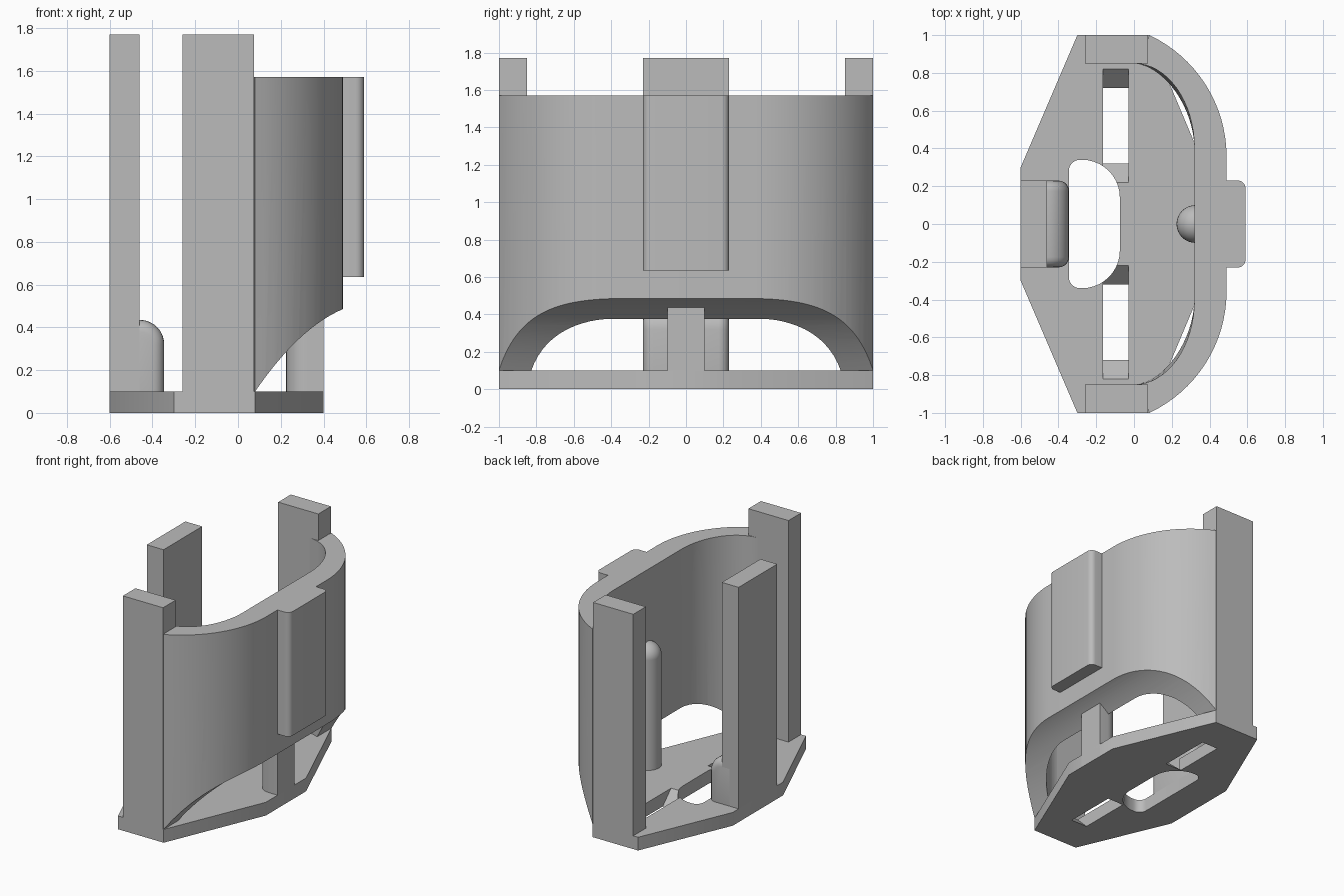
import bpy, bmesh, math
from mathutils import Vector

cube = bpy.data.objects.get("Cube")
if cube:
    bpy.data.objects.remove(cube)

grey = bpy.data.materials.new("plain grey")
grey.use_nodes = True
color = (0.5, 0.5, 0.5, 1)
grey.diffuse_color = color
for node in grey.node_tree.nodes:
    if node.type == 'BSDF_PRINCIPLED':
        node.inputs["Base Color"].default_value = color


def activate(ob):
    bpy.ops.object.select_all(action='DESELECT')
    ob.select_set(True)
    bpy.context.view_layer.objects.active = ob


def loft(name, bottom, top):
    """Closed solid between two matching rings of 3D points."""
    bm = bmesh.new()
    a = [bm.verts.new(p) for p in bottom]
    b = [bm.verts.new(p) for p in top]
    bm.faces.new(a)
    bm.faces.new(b)
    for i in range(len(a)):
        j = (i + 1) % len(a)
        bm.faces.new((a[i], a[j], b[j], b[i]))
    bmesh.ops.recalc_face_normals(bm, faces=bm.faces)
    mesh = bpy.data.meshes.new(name)
    bm.to_mesh(mesh)
    bm.free()
    mesh.materials.append(grey)
    ob = bpy.data.objects.new(name, mesh)
    bpy.context.collection.objects.link(ob)
    return ob


def prism(name, pts, axis, lo, hi):
    """Extrude a 2D outline along an axis; the two other axes keep their order."""
    def ring(d):
        out = []
        for p in pts:
            q = list(p)
            q.insert("xyz".index(axis), d)
            out.append(Vector(q))
        return out
    return loft(name, ring(lo), ring(hi))


def box(name, x0, x1, y0, y1, z0, z1):
    return prism(name, [(x0, y0), (x1, y0), (x1, y1), (x0, y1)], 'z', z0, z1)


def arc(cx, cy, r, a0, a1, n=10):
    angles = [math.radians(a0 + (a1 - a0) * i / n) for i in range(n + 1)]
    return [(cx + r * math.cos(a), cy + r * math.sin(a)) for a in angles]


def mirrored(half):
    """Add the other half of an outline, reflected in y."""
    return half + [(x, -y) for x, y in reversed(half)]


def cut(ob, cutter):
    mod = ob.modifiers.new("cut", 'BOOLEAN')
    mod.operation = 'DIFFERENCE'
    mod.solver = 'EXACT'
    mod.object = cutter
    activate(ob)
    bpy.ops.object.modifier_apply(modifier=mod.name)
    bpy.data.objects.remove(cutter)


def smooth(ob, angle=30):
    activate(ob)
    bpy.ops.object.shade_smooth_by_angle(angle=math.radians(angle))


# Base plate with a rounded opening and two slots with sloping ends
base = prism("base_plate", mirrored([(-0.6, 0.3), (-0.3, 1), (0.08, 1), (0.4, 0.24)]), 'z', 0, 0.1)
hole = mirrored(arc(-0.285, 0.28, 0.06, 180, 90) + arc(-0.275, 0.14, 0.2, 90, 0))
cut(base, prism("opening_cutter", hole, 'z', -0.1, 0.2))
for s in (1, -1):
    slot = [(s * 0.34, -0.02), (s * 0.7, -0.02), (s * 0.84, 0.12), (s * 0.2, 0.12)]
    cut(base, prism("slot_cutter", slot, 'x', -0.165, -0.03))
smooth(base)

# Upright arms on both ends
for label, s in (("rear", 1), ("front", -1)):
    box(label + "_arm", -0.26, 0.075, s * 0.85, s, 0, 1.77)

# Curved wall, slightly thicker in its inner corners towards the bottom
outer = [(0, 0.98), (0.075, 0.98)] + arc(-0.22, 0.357, 0.71, 65, 0, 16)


def wall_ring(power, z):
    inner = []
    for i in range(17):
        t = math.pi / 2 * i / 16
        inner.append((0.32 * math.sin(t) ** (2 / power),
                      0.4 + 0.45 * abs(math.cos(t)) ** (2 / power)))
    inner[-1] = (0.32, 0.4)
    outline = mirrored(outer) + list(reversed(mirrored(inner)))
    return [Vector((x, y, z)) for x, y in outline]


wall = loft("curved_wall", wall_ring(1.75, 0.05), wall_ring(2, 1.57))

# Arched underside of the wall
sweep = []
for i in range(17):
    t = i / 16
    sweep.append((0.08 + 0.41 * t, 0.1 + 0.385 * (1.55 * t - 0.55 * t * t)))
under = [(-0.1, -0.1), (-0.1, 0.1)] + sweep + [(0.7, 0.5), (0.7, -0.1)]
cut(wall, prism("underside_cutter", under, 'y', -1.2, 1.2))
smooth(wall)

# Raised pad on the outside of the wall
pad = prism("outer_pad", mirrored([(0.47, 0.23)] + arc(0.55, 0.19, 0.04, 90, 0, 6)), 'z', 0.635, 1.57)
smooth(pad)

# Tall post and the rounded stop at its foot
box("tall_post", -0.6, -0.46, -0.23, 0.23, 0, 1.77)
stop = prism("rounded_stop", [(-0.58, 0.01), (-0.58, 0.435)]
             + arc(-0.46, 0.32, 0.115, 90, 0, 10) + [(-0.345, 0.01)], 'y', -0.23, 0.23)
bevel = stop.modifiers.new("round_ends", 'BEVEL')
bevel.width = 0.055
bevel.segments = 5
bevel.limit_method = 'ANGLE'
bevel.angle_limit = math.radians(60)
bevel.use_clamp_overlap = False
activate(stop)
bpy.ops.object.modifier_apply(modifier=bevel.name)
smooth(stop, 35)

# Domed peg standing against the inside of the wall
peg = prism("inner_peg", mirrored([(0.4, 0.1)] + arc(0.325, 0, 0.1, 90, 180, 8)[:-1] + [(0.225, 0.001)]),
            'z', 0, 0.93)
smooth(peg)
bpy.ops.mesh.primitive_uv_sphere_add(segments=32, ring_count=16, radius=0.1, location=(0.325, 0, 0.93))
dome = bpy.context.object
dome.name = "peg_dome"
dome.data.materials.append(grey)
smooth(dome)
